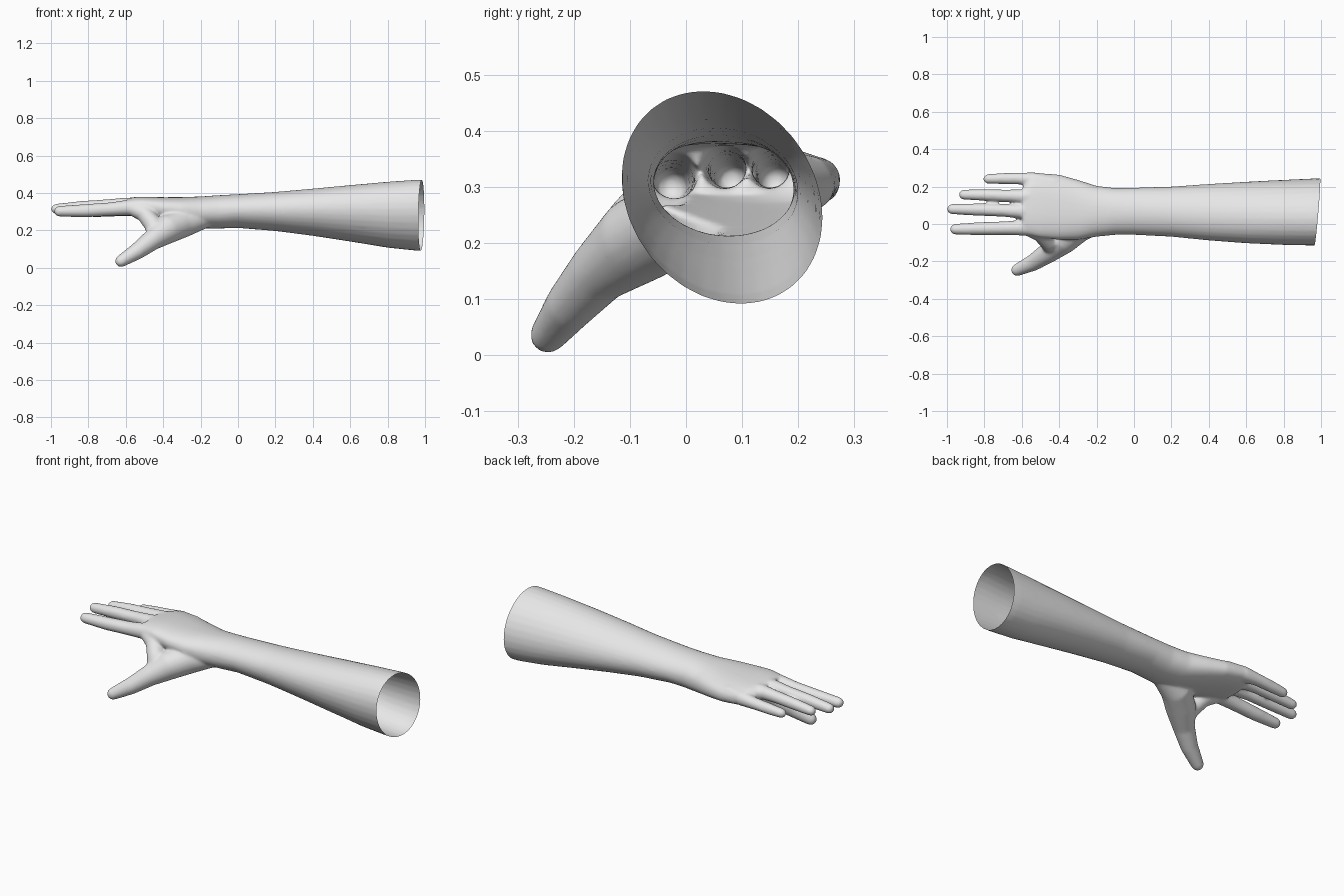
import bpy, bmesh, math
from mathutils import Vector

SIDES = 32
bm = bmesh.new()


def loft(rings):
    """Closed skin over a list of point rings."""
    loops = [[bm.verts.new(p) for p in ring] for ring in rings]
    n = len(loops[0])
    for a, b in zip(loops, loops[1:]):
        for i in range(n):
            bm.faces.new((a[i], a[(i + 1) % n], b[(i + 1) % n], b[i]))
    bm.faces.new(loops[0][::-1])
    bm.faces.new(loops[-1])


def section(x, y0, y1, z0, z1, shear, power):
    """Sheared superellipse across the arm at x."""
    cy, cz, a, b = (y0 + y1) / 2, (z0 + z1) / 2, (y1 - y0) / 2, (z1 - z0) / 2
    pts = []
    for i in range(SIDES):
        t = 2 * math.pi * i / SIDES
        c, s = math.cos(t), math.sin(t)
        u = math.copysign(abs(c) ** (2 / power), c)
        v = math.copysign(abs(s) ** (2 / power), s)
        pts.append((x, cy + a * u, cz + b * v + shear * a * u))
    return pts


def digit(path):
    """Round tube through (x, y, z, radius) points with a domed last end."""
    pts = [(Vector(p[:3]), p[3]) for p in path]
    end, r = pts[-1]
    d = (end - pts[-2][0]).normalized()
    for k in (25, 50, 70, 85):
        q = math.radians(k)
        pts.append((end + d * r * math.sin(q), r * math.cos(q)))
    rings = []
    for i, (c, r) in enumerate(pts):
        t = (pts[min(i + 1, len(pts) - 1)][0] - pts[max(i - 1, 0)][0]).normalized()
        side = t.cross(Vector((0, 0, 1))).normalized()
        up = side.cross(t)
        rings.append([c + r * (side * math.cos(2 * math.pi * j / 20) + up * math.sin(2 * math.pi * j / 20))
                      for j in range(20)])
    loft(rings)


# forearm, wrist and palm: x, y range, z range, shear, squareness
loft([section(*s) for s in (
    (1.10, -0.115, 0.245, 0.095, 0.47, -0.2, 2.0),
    (0.95, -0.115, 0.243, 0.095, 0.467, -0.2, 2.0),
    (0.80, -0.112, 0.236, 0.11, 0.457, -0.18, 2.0),
    (0.60, -0.103, 0.226, 0.142, 0.44, -0.15, 2.0),
    (0.40, -0.088, 0.214, 0.172, 0.422, -0.12, 2.0),
    (0.20, -0.068, 0.20, 0.197, 0.405, -0.08, 2.0),
    (0.00, -0.058, 0.194, 0.213, 0.393, -0.05, 2.0),
    (-0.10, -0.058, 0.192, 0.21, 0.388, -0.03, 2.1),
    (-0.20, -0.068, 0.204, 0.21, 0.381, -0.03, 2.2),
    (-0.30, -0.085, 0.236, 0.225, 0.377, -0.04, 2.3),
    (-0.40, -0.085, 0.264, 0.243, 0.376, -0.05, 2.4),
    (-0.50, -0.075, 0.272, 0.262, 0.378, -0.06, 2.5),
    (-0.55, -0.064, 0.262, 0.272, 0.377, -0.05, 2.5),
    (-0.595, -0.053, 0.195, 0.285, 0.371, 0.0, 2.5))])

# index, middle, ring and little finger
digit([(-0.46, -0.02, 0.318, 0.045), (-0.58, -0.02, 0.322, 0.043), (-0.68, -0.022, 0.313, 0.037),
       (-0.82, -0.025, 0.305, 0.035), (-0.955, -0.028, 0.302, 0.029)])
digit([(-0.50, 0.066, 0.33, 0.042), (-0.60, 0.068, 0.336, 0.04), (-0.70, 0.073, 0.332, 0.034),
       (-0.84, 0.077, 0.324, 0.033), (-0.972, 0.08, 0.314, 0.028)])
digit([(-0.48, 0.145, 0.33, 0.04), (-0.58, 0.147, 0.335, 0.039), (-0.68, 0.151, 0.331, 0.033),
       (-0.80, 0.155, 0.323, 0.031), (-0.91, 0.157, 0.313, 0.027)])
digit([(-0.42, 0.215, 0.315, 0.042), (-0.53, 0.236, 0.313, 0.04), (-0.61, 0.243, 0.308, 0.032),
       (-0.70, 0.243, 0.302, 0.03), (-0.78, 0.241, 0.297, 0.026)])

# thumb with its ball, then the web up to the index finger
digit([(-0.17, 0.02, 0.275, 0.06), (-0.29, -0.015, 0.243, 0.08), (-0.38, -0.085, 0.205, 0.078),
       (-0.46, -0.155, 0.148, 0.056), (-0.54, -0.207, 0.088, 0.045), (-0.625, -0.246, 0.036, 0.033)])
digit([(-0.43, -0.13, 0.17, 0.05), (-0.455, -0.095, 0.235, 0.05), (-0.50, -0.05, 0.29, 0.046),
       (-0.55, -0.03, 0.312, 0.042)])

bmesh.ops.recalc_face_normals(bm, faces=bm.faces)
mesh = bpy.data.meshes.new("forearm_and_hand")
bm.to_mesh(mesh)
bm.free()
arm = bpy.data.objects.new("forearm_and_hand", mesh)
bpy.context.collection.objects.link(arm)
bpy.context.view_layer.objects.active = arm
arm.select_set(True)

# fuse the parts into one soft skin
fuse = arm.modifiers.new("fuse", 'REMESH')
fuse.mode = 'VOXEL'
fuse.voxel_size = 0.007
soften = arm.modifiers.new("soften", 'SMOOTH')
soften.factor = 0.5
soften.iterations = 12
thin = arm.modifiers.new("thin", 'DECIMATE')
thin.ratio = 0.25
for m in ("fuse", "soften", "thin"):
    bpy.ops.object.modifier_apply(modifier=m)

# open, slightly slanted end below the elbow
bm = bmesh.new()
bm.from_mesh(arm.data)
bmesh.ops.bisect_plane(bm, geom=bm.verts[:] + bm.edges[:] + bm.faces[:], plane_co=(0.98, 0.065, 0.28),
                       plane_no=(1, -0.09, -0.03), clear_outer=True)
bm.to_mesh(arm.data)
bm.free()

skin = bpy.data.materials.new("light_grey")
skin.diffuse_color = (0.8, 0.8, 0.8, 1)
arm.data.materials.clear()
arm.data.materials.append(skin)
bpy.ops.object.shade_smooth()
